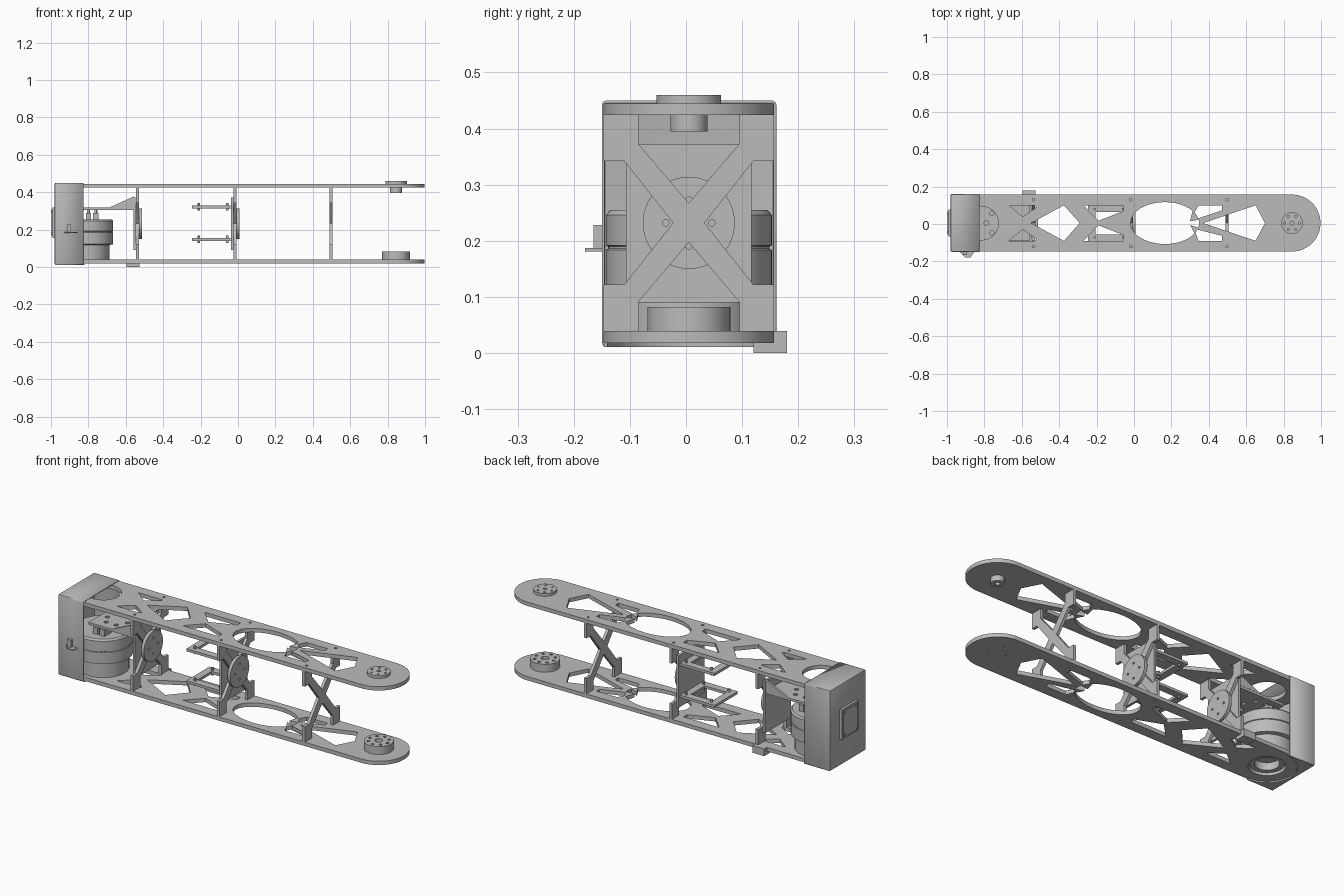
import bpy, bmesh, math
from mathutils import Matrix, Vector

cube = bpy.data.objects.get("Cube")
if cube:
    bpy.data.objects.remove(cube, do_unlink=True)

GREY = bpy.data.materials.new("plain grey")
GREY.use_nodes = True
GREY.diffuse_color = (0.5, 0.5, 0.5, 1)
GREY.node_tree.nodes["Principled BSDF"].inputs["Base Color"].default_value = (0.5, 0.5, 0.5, 1)

CY, MID = 0.005, 0.232          # middle of the arm across and in height
HALF = 0.152                    # half width of the arm
MOTOR_X, TIP_X = -0.815, 0.845  # the two joint axes
FLAT = Matrix.Identity(4)
ACROSS = Matrix(((0, 0, 1, 0), (1, 0, 0, 0), (0, 1, 0, 0), (0, 0, 0, 1)))  # outline in y, z
ALONG = Matrix.Rotation(math.pi / 2, 4, "X")                               # outline in x, z


def finish(name, mesh):
    bm = bmesh.new()
    bm.from_mesh(mesh)
    bmesh.ops.remove_doubles(bm, verts=bm.verts, dist=0.00005)
    bmesh.ops.recalc_face_normals(bm, faces=bm.faces)
    bm.to_mesh(mesh)
    bm.free()
    mesh.shade_smooth()
    mesh.set_sharp_from_angle(angle=math.radians(30))
    mesh.materials.clear()
    mesh.materials.append(GREY)
    ob = bpy.data.objects.new(name, mesh)
    bpy.context.collection.objects.link(ob)
    return ob


def plate(name, outlines, low, high, frame=FLAT):
    """Sheet from an outer outline followed by hole outlines."""
    cu = bpy.data.curves.new(name, "CURVE")
    cu.dimensions, cu.fill_mode = "2D", "BOTH"
    cu.extrude = (high - low) / 2
    for pts in outlines:
        sp = cu.splines.new("POLY")
        sp.points.add(len(pts) - 1)
        for p, (u, v) in zip(sp.points, pts):
            p.co = (u, v, 0, 1)
        sp.use_cyclic_u = True
    tmp = bpy.data.objects.new(name + " outline", cu)
    bpy.context.collection.objects.link(tmp)
    bpy.context.view_layer.update()
    dg = bpy.context.evaluated_depsgraph_get()
    mesh = bpy.data.meshes.new_from_object(tmp.evaluated_get(dg))
    bpy.data.objects.remove(tmp, do_unlink=True)
    mesh.transform(frame @ Matrix.Translation((0, 0, (low + high) / 2)))
    return finish(name, mesh)


def arc(u, v, r, a=0, b=360, n=40, ry=None):
    n_pts = n if b - a == 360 else n + 1
    angles = [math.radians(a + (b - a) * i / n) for i in range(n_pts)]
    return [(u + r * math.cos(t), v + (ry or r) * math.sin(t)) for t in angles]


def rect(u0, v0, u1, v1):
    return [(u0, v0), (u1, v0), (u1, v1), (u0, v1)]


def bolt_ring(u, v, ring, r, count):
    return [arc(u + ring * math.cos(k * math.tau / count),
                v + ring * math.sin(k * math.tau / count), r, n=10) for k in range(count)]


def box(name, lo, hi, bevel=0.0):
    bm = bmesh.new()
    bmesh.ops.create_cube(bm, size=1)
    for v in bm.verts:
        v.co = [(a + b) / 2 + c * (b - a) for a, b, c in zip(lo, hi, v.co)]
    if bevel:
        bmesh.ops.bevel(bm, geom=bm.edges[:], offset=bevel, segments=2, affect="EDGES", profile=0.5)
    mesh = bpy.data.meshes.new(name)
    bm.to_mesh(mesh)
    bm.free()
    return finish(name, mesh)


def lathe(name, x, y, profile, steps=64):
    bm = bmesh.new()
    vs = [bm.verts.new((x + r, y, z)) for r, z in profile]
    es = [bm.edges.new(e) for e in zip(vs, vs[1:])]
    bmesh.ops.spin(bm, geom=vs + es, cent=(x, y, 0), axis=(0, 0, 1),
                   angle=math.tau, steps=steps, use_duplicate=False)
    mesh = bpy.data.meshes.new(name)
    bm.to_mesh(mesh)
    bm.free()
    return finish(name, mesh)


# Long side plates with truss cutouts and rounded ends
def flip(pts):
    return [(x, -y) for x, y in pts]


def move(pts):
    return [(x, y + CY) for x, y in pts]


outer = arc(TIP_X, 0, HALF, -90, 90) + arc(MOTOR_X, 0, HALF, 90, 270)
trusses = [
    [(-0.67, 0.095), (-0.53, 0.095), (-0.52, 0.085), (-0.595, 0.035)],
    [(-0.27, 0.095), (-0.055, 0.095), (-0.055, 0.065), (-0.19, 0.012)],
    [(0.345, 0.095), (0.47, 0.095), (0.47, 0.068), (0.3, 0.01)],
]
holes = trusses + [flip(t) for t in trusses]
holes += [[(-0.55, 0), (-0.375, 0.095), (-0.29, 0), (-0.375, -0.095)],
          [(0.37, 0), (0.65, 0.095), (0.7, 0), (0.65, -0.095)],
          arc(0.165, 0, 0.183, ry=0.112)]
PANELS = (-0.545, -0.025, 0.49)
for px in PANELS:
    holes += [arc(px + 0.008, s * 0.125, 0.007, n=10) for s in (-1, 1)]
shape = [move(p) for p in [outer, arc(MOTOR_X, 0, 0.09)] + holes]
plate("top_plate", shape, 0.424, 0.445)
plate("bottom_plate", shape + bolt_ring(TIP_X, CY, 0.052, 0.007, 8), 0.018, 0.039)

# Upright cross panels between the plates
top_side = [(-0.152, 0.193), (-0.152, 0.11), (-0.115, 0.11), (-0.028, 0)]
corner = [(-0.09, 0.193), (-0.09, 0.141), (0, 0.035)]
left = top_side + [(u, -v) for u, v in top_side[-2::-1]]
bottom = [(u, -v) for u, v in corner]
half = left + bottom
right = [(-u, v) for u, v in reversed(left)]
cross = (left + bottom + [(-u, v) for u, v in bottom[-2::-1]]
         + right + [(-u, v) for u, v in corner[:2]] + corner[::-1][:2] + [corner[0]])
cross = [(u + CY, v + MID) for u, v in cross]
for label, px in zip(("rear", "middle", "front"), PANELS):
    plate(label + "_cross_panel", [cross], px, px + 0.016, ACROSS)
for label, px in zip(("rear", "middle"), PANELS):
    bolts = bolt_ring(CY, MID, 0.041, 0.006, 4)
    plate(label + "_backing_plate", [rect(CY - 0.112, 0.09, CY + 0.112, 0.373)],
          px - 0.013, px, ACROSS)
    plate(label + "_round_cap", [arc(CY, MID, 0.082, n=64)] + bolts,
          px + 0.016, px + 0.032, ACROSS)

# Open shelf frames with pegs behind the middle panel
for label, z in (("upper", 0.314), ("lower", 0.14)):
    plate(label + "_shelf_frame", [rect(-0.245, CY - 0.1, -0.036, CY + 0.1),
                                   rect(-0.205, CY - 0.06, -0.075, CY + 0.06)], z, z + 0.014)
    for x in (-0.21, -0.058):
        for s in (-1, 1):
            lathe(label + "_shelf_peg", x, CY + s * 0.075,
                  [(0, z - 0.012), (0.007, z - 0.012), (0.007, z + 0.028), (0, z + 0.028)], 12)

# Shelf over the motor with gussets and small connectors
plate("motor_shelf", [rect(-0.83, CY - 0.105, -0.556, CY + 0.105)]
      + bolt_ring(-0.73, CY, 0.06, 0.012, 6), 0.304, 0.317)
for s in (-1, 1):
    w = -CY + s * 0.1
    plate("shelf_gusset", [[(-0.69, 0.317), (-0.556, 0.317), (-0.556, 0.378)]],
          w - 0.006, w + 0.006, ALONG)
    for x in (-0.8, -0.76):
        y = CY + s * 0.06
        box("motor_connector", (x - 0.014, y - 0.03, 0.255), (x + 0.014, y + 0.03, 0.29))
        lathe("connector_post", x, y, [(0.008, 0.285), (0.008, 0.304)], 12)

# Motor
lathe("motor", MOTOR_X, CY, [
    (0, 0.07), (0.06, 0.07), (0.06, 0.03), (0.085, 0.03), (0.085, 0.039), (0.128, 0.039),
    (0.128, 0.118), (0.148, 0.122), (0.148, 0.184), (0.144, 0.186), (0.144, 0.19),
    (0.148, 0.192), (0.148, 0.246), (0.14, 0.255), (0, 0.255)])

# End cover, open towards the arm
X0, X1, Y0, Y1, Z0, Z1 = -0.98, -0.82, -0.15, 0.161, 0.011, 0.45
cover = box("end_cover", (X0, Y0, Z0), (X1, Y1, Z1), 0.007)
bm = bmesh.new()
bm.from_mesh(cover.data)
gone = [f for f in bm.faces if f.calc_center_median().x > X1 - 0.0071
        or f.calc_center_median().z < Z0 + 0.0001]
bmesh.ops.delete(bm, geom=gone, context="FACES")
bm.to_mesh(cover.data)
bm.free()
thick = cover.modifiers.new("wall", "SOLIDIFY")
thick.thickness = 0.005
rim = [(X1, Y0 + 0.004), (X0 + 0.004, Y0 + 0.004), (X0 + 0.004, Y1 - 0.004), (X1, Y1 - 0.004)]
plate("cover_bottom", [rim + arc(MOTOR_X, CY, 0.145, 92, 268)], Z0, 0.018)

# Square port on the outer end of the cover
plate("port_base", [rect(CY - 0.072, 0.155, CY + 0.072, 0.318)], -0.993, X0, ACROSS)
plate("port_lid", [rect(CY - 0.062, 0.165, CY + 0.062, 0.308)], -0.997, -0.993, ACROSS)
for s in (-1, 1):
    for t in (-1, 1):
        plate("port_screw", [arc(CY + s * 0.05, MID + 0.005 + t * 0.06, 0.007, n=12)],
              -1.0, -0.997, ACROSS)

# Small latch on the front of the cover
plate("latch_shelf", [[(-0.93, Y0), (-0.9, -0.18), (-0.875, -0.18), (-0.855, Y0)]], 0.181, 0.187)
box("latch_tab", (-0.915, -0.165, 0.187), (-0.892, Y0, 0.228))

# Foot bracket on the back edge of the bottom plate
box("foot_bracket", (-0.597, 0.157, 0.001), (-0.527, 0.18, 0.039))
box("foot_bracket_lip", (-0.597, 0.12, 0), (-0.527, 0.18, 0.018))

# Joint hubs at the far end
plate("lower_hub", [arc(TIP_X, CY, 0.074, n=64), arc(TIP_X, CY, 0.02, n=24)]
      + bolt_ring(TIP_X, CY, 0.052, 0.008, 8), 0.039, 0.082)
plate("upper_hub", [arc(TIP_X, CY, 0.0575, n=64), arc(TIP_X, CY, 0.01, n=16)]
      + bolt_ring(TIP_X, CY, 0.04, 0.006, 6), 0.445, 0.46)
plate("upper_hub_boss", [arc(TIP_X, CY, 0.033, n=48), arc(TIP_X, CY, 0.012, n=16)], 0.395, 0.424)
